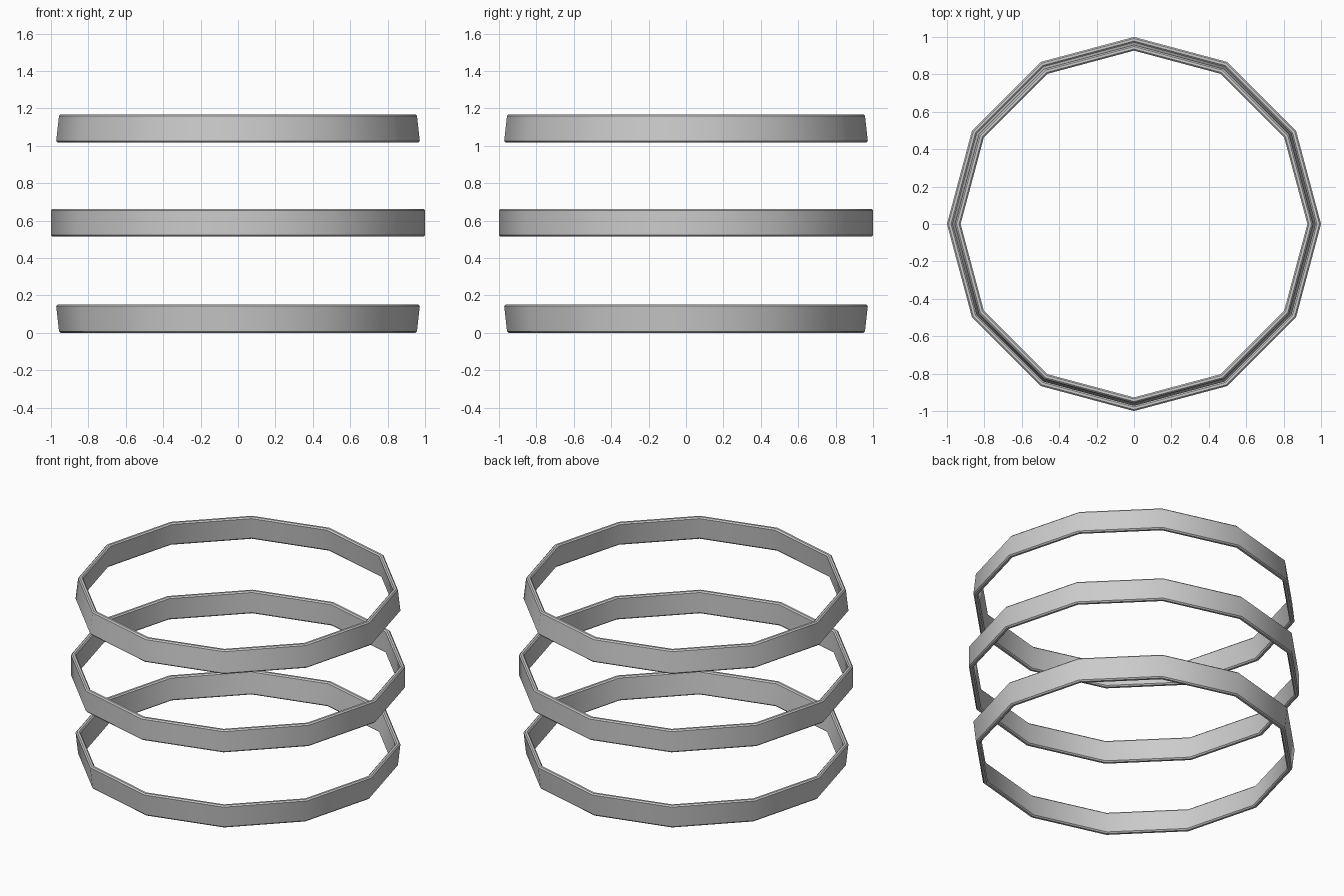
import bpy, bmesh, math

if "Cube" in bpy.data.objects:
    bpy.data.objects.remove(bpy.data.objects["Cube"])

SIDES = 12
THICK = 0.03
CH = 0.008


def hoop(name, z0, z1, r0, r1):
    """Twelve-sided band with a chamfered section; r0/r1 are outer radii at bottom/top."""
    profile = [
        (r0 - CH, z0), (r0, z0 + CH), (r1, z1 - CH), (r1 - CH, z1),
        (r1 - THICK + CH, z1), (r1 - THICK, z1 - CH),
        (r0 - THICK, z0 + CH), (r0 - THICK + CH, z0),
    ]
    bm = bmesh.new()
    rings = []
    for i in range(SIDES):
        a = 2 * math.pi * i / SIDES
        rings.append([bm.verts.new((r * math.cos(a), r * math.sin(a), z)) for r, z in profile])
    n = len(profile)
    for i in range(SIDES):
        a, b = rings[i], rings[(i + 1) % SIDES]
        for j in range(n):
            k = (j + 1) % n
            bm.faces.new((a[j], b[j], b[k], a[k]))
    bmesh.ops.recalc_face_normals(bm, faces=bm.faces[:])
    mesh = bpy.data.meshes.new(name)
    bm.to_mesh(mesh)
    bm.free()
    obj = bpy.data.objects.new(name, mesh)
    bpy.context.collection.objects.link(obj)
    # smooth around the band, crisp at the chamfers
    bpy.ops.object.select_all(action='DESELECT')
    obj.select_set(True)
    bpy.context.view_layer.objects.active = obj
    bpy.ops.object.shade_smooth_by_angle(angle=math.radians(35))
    return obj


# End hoops taper away from the wide middle hoop
hoop("bottom_hoop", 0.0, 0.152, 0.957, 0.972)
hoop("middle_hoop", 0.514, 0.662, 1.0, 1.0)
hoop("top_hoop", 1.017, 1.168, 0.972, 0.957)
